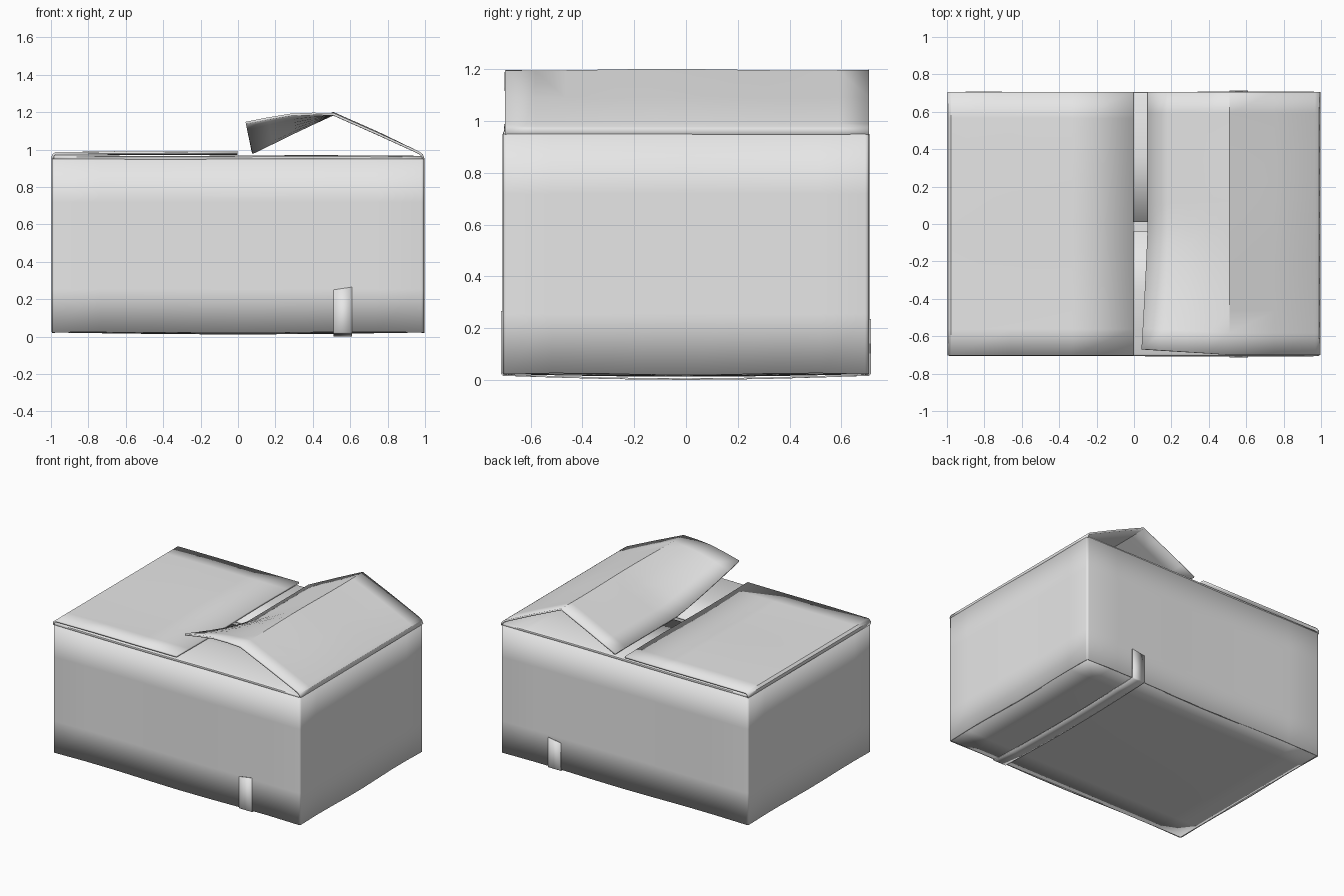
import bpy, math
from math import sin, cos, pi

if "Cube" in bpy.data.objects:
    bpy.data.objects.remove(bpy.data.objects["Cube"], do_unlink=True)

card = bpy.data.materials.new("cardboard_grey")
card.use_nodes = True
GREY = (0.8, 0.8, 0.8, 1)
card.diffuse_color = GREY
card.node_tree.nodes["Principled BSDF"].inputs["Base Color"].default_value = GREY

HX, HY = 0.995, 0.707      # half width and half depth
BASE, RIM = 0.022, 0.95    # wall bottom and top
THICK = 0.013


def spread(a, b, n):
    return [a + (b - a) * i / n for i in range(n + 1)]


def sheet(name, grid, thick=THICK, closed=False):
    """Surface through rows of points, thickened behind its outer side."""
    cols = len(grid[0])
    faces = []
    for r in range(len(grid) - 1):
        for c in range(cols if closed else cols - 1):
            d = (c + 1) % cols
            faces.append((r * cols + c, r * cols + d,
                          (r + 1) * cols + d, (r + 1) * cols + c))
    mesh = bpy.data.meshes.new(name)
    mesh.from_pydata([p for row in grid for p in row], [], faces)
    mesh.materials.append(card)
    ob = bpy.data.objects.new(name, mesh)
    bpy.context.collection.objects.link(ob)
    solid = ob.modifiers.new("thickness", "SOLIDIFY")
    solid.thickness, solid.offset = thick, -1
    bpy.ops.object.select_all(action="DESELECT")
    ob.select_set(True)
    bpy.context.view_layer.objects.active = ob
    bpy.ops.object.shade_smooth_by_angle(angle=math.radians(30))
    return ob


# Walls: a rounded rectangle with a slight hand-made waviness
def wall_ring(z):
    r, pts = 0.015, []
    corners = [(1, -1, -90), (1, 1, 0), (-1, 1, 90), (-1, -1, 180)]
    for k, (sx, sy, start) in enumerate(corners):
        for step in range(4):
            a = math.radians(start + 30 * step)
            pts.append((sx * (HX - r) + r * cos(a), sy * (HY - r) + r * sin(a), z))
        nx, ny, nstart = corners[(k + 1) % 4]
        b = math.radians(nstart)
        p = pts[-1]
        q = (nx * (HX - r) + r * cos(b), ny * (HY - r) + r * sin(b))
        for t in spread(0, 1, 8)[1:-1]:
            x, y = p[0] + (q[0] - p[0]) * t, p[1] + (q[1] - p[1]) * t
            wave = 0.003 * sin(2 * pi * t + k) * sin(pi * t)
            if k % 2:
                y += wave * sy
            else:
                x += wave * sx
            pts.append((x, y, z + (0.004 * sin(3 * pi * t) if z < 0.1 else 0)))
    return pts


sheet("box_walls", [wall_ring(z) for z in spread(BASE, RIM, 4)], closed=True)


# Floor, sagging a little in the middle
def sag(x, y):
    return cos(x * pi / 2) * cos(y * pi / 2 / HY)


sheet("box_floor", [[(x, y, BASE + THICK - 0.01 * sag(x, y))
                     for x in spread(-0.985, 0.985, 10)]
                    for y in spread(-0.698, 0.698, 8)])

# Inner top flaps folded in from the front and the back
for name, side, edge in (("front_inner_flap", -1, -0.04), ("back_inner_flap", 1, 0.01)):
    path = [(side * HY, RIM), (side * 0.703, 0.961), (side * 0.692, 0.967),
            (side * 0.36, 0.968), (edge, 0.964)]
    if side > 0:
        path.reverse()
    sheet(name, [[(x, y, z + 0.002 * sin(4 * x)) for x in spread(-0.985, 0.985, 10)]
                 for y, z in path])

# Closed outer flap on the right
closed_path = [(-HX - 0.003, RIM), (-0.995, 0.972), (-0.978, 0.986), (-0.66, 0.988),
               (-0.33, 0.987), (-0.004, 0.988)]
sheet("closed_right_flap",
      [[(x, y, z + 0.003 * sin(5 * y) * (x > -0.9)) for x, z in closed_path]
       for y in spread(-0.703, 0.706, 10)])

# Open outer flap on the left: bent at a crease, with its front corner curled up
hinge = [(0.51, 1.198), (0.75, 1.092), (0.968, 0.99), (0.988, 0.975), (HX + 0.003, RIM)]
flat_tip = [(0.073, 0.988), (0.18, 1.04), (0.29, 1.094), (0.40, 1.146)]
curled_tip = [(0.04, 1.148), (0.16, 1.172), (0.28, 1.192), (0.40, 1.197)]
rows = []
for y in spread(-0.70, 0.706, 12):
    t = max(0, -y / 0.70) ** 1.2
    row = []
    for i, ((ax, az), (bx, bz)) in enumerate(zip(flat_tip, curled_tip)):
        row.append((ax + (bx - ax) * t, y + 0.008 * t * (4 - i), az + (bz - az) * t))
    row += [(x, y, z + (0.003 * sin(6 * y + 2) if z > 1 else 0)) for x, z in hinge]
    rows.append(row)
sheet("open_left_flap", rows)

# Tape strip: down the back, under the floor and up the front
tape = [(0.714, 0.22), (0.714, 0.022)]
tape += [(y, 0.016 - 0.016 * cos(y * pi / 2 / 0.72)) for y in spread(0.707, -0.707, 8)]
tape += [(-0.714, 0.022), (-0.714, 0.25)]
sheet("bottom_tape", [[(x, y, z + (0.15 * (x - 0.51) if z > 0.1 else 0))
                       for x in (0.51, 0.61)] for y, z in tape], thick=0.006)
